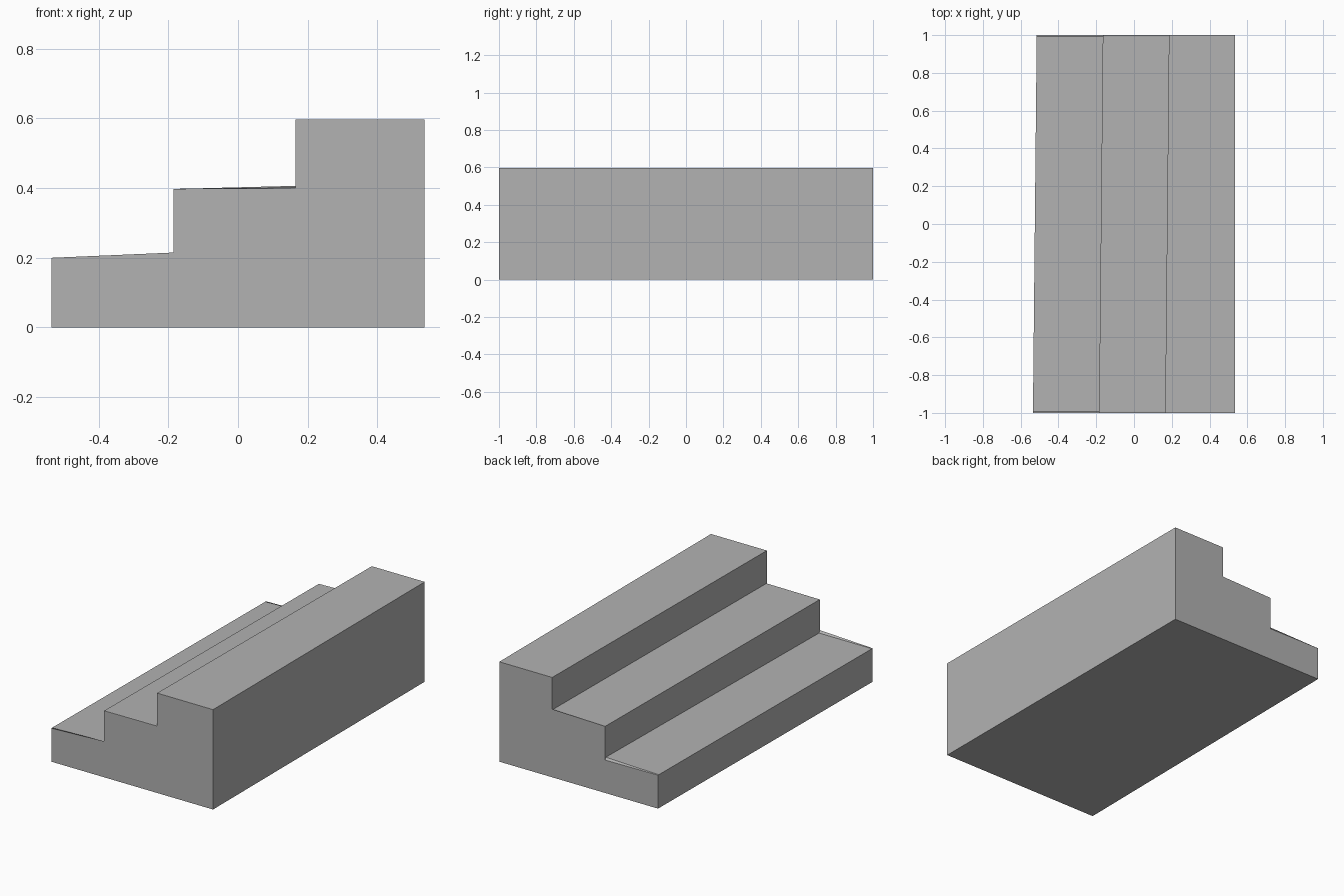
import bpy
import bmesh

cube = bpy.data.objects.get("Cube")
if cube:
    bpy.data.objects.remove(cube, do_unlink=True)

grey = bpy.data.materials.new("plain grey")
grey.use_nodes = True
colour = (0.448, 0.448, 0.448, 1)
grey.diffuse_color = colour
grey.node_tree.nodes["Principled BSDF"].inputs["Base Color"].default_value = colour

WIDTH, TOP = 0.535, 0.597


def stair_ring(bm, y, low_inner, mid_inner):
    """Stair cross-section; the outer edges skew slightly along y."""
    s = 0.01 * y
    points = [
        (-WIDTH + 0.01 + s, 0), (WIDTH, 0), (WIDTH, TOP),
        (0.175 + s, TOP), (0.175 + s, mid_inner),
        (-0.175 + s, 0.398), (-0.175 + s, low_inner),
        (-WIDTH + 0.01 + s, 0.2),
    ]
    # riser between middle and low tread shares one x position
    return [bm.verts.new((x, y, z)) for x, z in points]


# Solid three-step block, lofted through end and near-end sections
bm = bmesh.new()
rings = [
    stair_ring(bm, -1, 0.215, 0.4),
    stair_ring(bm, -0.993, 0.2, 0.402),
    stair_ring(bm, 0.993, 0.211, 0.403),
    stair_ring(bm, 1, 0.197, 0.407),
]
for a, b in zip(rings, rings[1:]):
    for i in range(len(a)):
        j = (i + 1) % len(a)
        bm.faces.new((a[i], a[j], b[j], b[i]))
bm.faces.new(rings[0])
bm.faces.new(rings[-1])
bmesh.ops.recalc_face_normals(bm, faces=bm.faces)

mesh = bpy.data.meshes.new("stair_block")
bm.to_mesh(mesh)
bm.free()
mesh.materials.append(grey)
stairs = bpy.data.objects.new("stair_block", mesh)
bpy.context.collection.objects.link(stairs)
